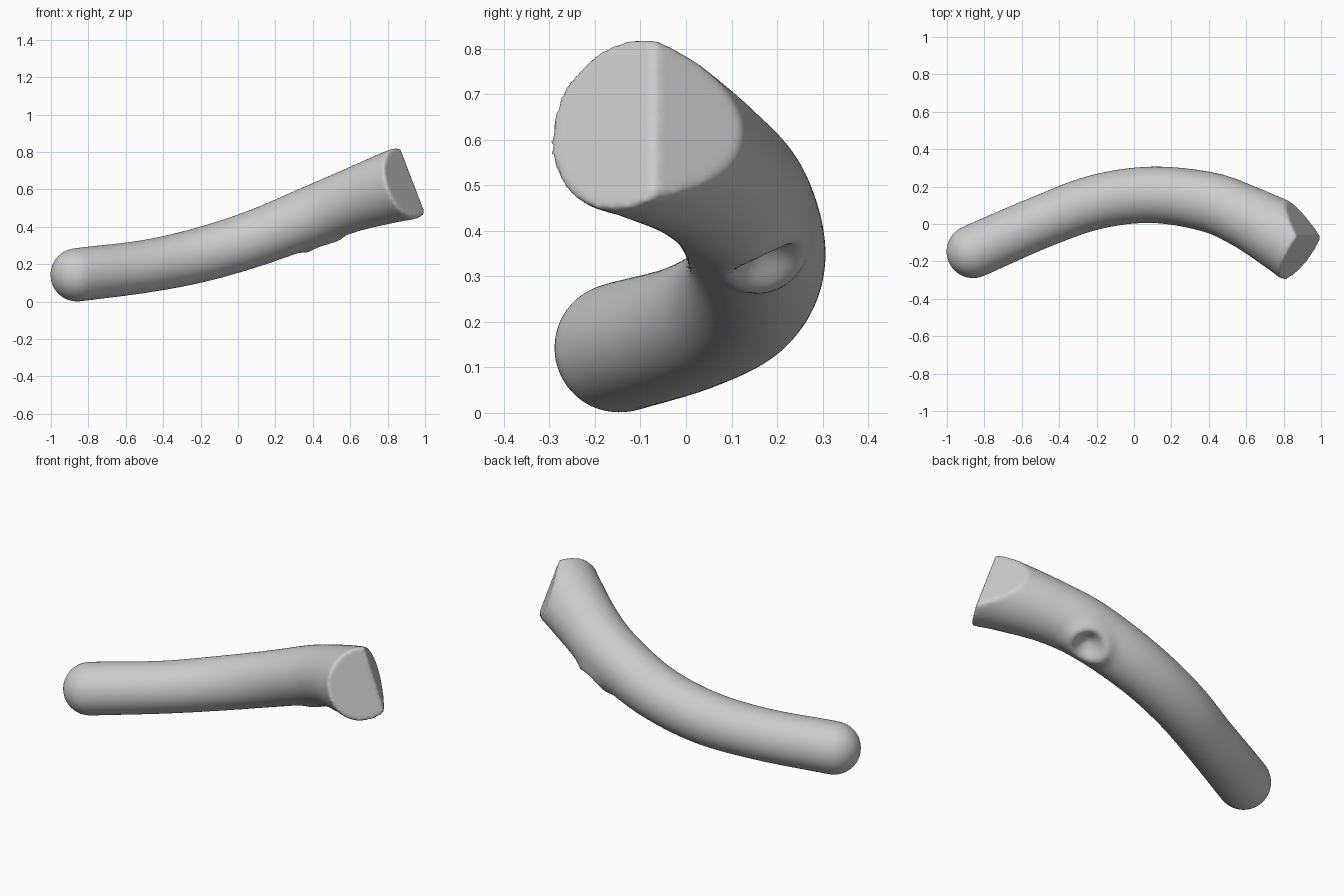
import bpy, bmesh, math
from mathutils import Vector

if "Cube" in bpy.data.objects:
    bpy.data.objects.remove(bpy.data.objects["Cube"])

# Path stations: x, y, z, radius (last ones run past the cut end)
STATIONS = [(-1.2, -0.30, 0.095, 0.14), (-0.86, -0.147, 0.143, 0.143), (-0.5, 0.01, 0.188, 0.141),
            (-0.2, 0.118, 0.25, 0.146), (0.1, 0.156, 0.342, 0.151), (0.4, 0.117, 0.46, 0.160),
            (0.6, 0.038, 0.538, 0.168), (0.8, -0.07, 0.605, 0.188), (0.95, -0.16, 0.65, 0.202),
            (1.2, -0.31, 0.73, 0.205), (1.5, -0.49, 0.82, 0.205)]
SIDES, STEPS = 96, 16
S = [Vector(s) for s in STATIONS]


def spline(i, t):
    a, b, c, d = S[i - 1:i + 3]
    return 0.5 * (2 * b + (c - a) * t + (2 * a - 5 * b + 4 * c - d) * t * t
                  + (3 * b - a - 3 * c + d) * t ** 3)


path = [spline(i, k / STEPS) for i in range(1, len(S) - 2) for k in range(STEPS)]

# Curved body with a rounded near end
bm = bmesh.new()
rings = []


def add_ring(centre, tangent, radius):
    side = tangent.cross(Vector((0, 0, 1))).normalized()
    up = side.cross(tangent)
    rings.append([bm.verts.new(centre + radius * (math.cos(a) * side + math.sin(a) * up))
                  for a in (2 * math.pi * k / SIDES for k in range(SIDES))])


start_dir = (path[1] - path[0]).to_3d().normalized()
r0 = path[0].w
for k in range(1, 12):
    a = math.pi / 2 * k / 12
    add_ring(path[0].to_3d() - start_dir * r0 * math.cos(a), start_dir, r0 * math.sin(a))
for i, p in enumerate(path):
    tan = (path[min(i + 1, len(path) - 1)] - path[max(i - 1, 0)]).to_3d().normalized()
    add_ring(p.to_3d(), tan, p.w)
for a, b in zip(rings, rings[1:]):
    for k in range(SIDES):
        j = (k + 1) % SIDES
        bm.faces.new((a[k], a[j], b[j], b[k]))
bm.faces.new(rings[0][::-1])
bm.faces.new(rings[-1])

# Round dimple with a raised rim on the underside
axis = Vector((0.42, 0.11, 0.467))
out = Vector((0.22, 0.42, -0.88)).normalized()
centre = axis + out * 0.16
for v in bm.verts:
    d = (v.co - centre).length
    if d < 0.2:
        v.co += out * (0.022 * math.exp(-((d - 0.095) / 0.035) ** 2)
                       - 0.05 * math.exp(-(d / 0.06) ** 2))

# Wedge-shaped far end: two planes meeting in a ridge
for point, normal in (((0.94, -0.07, 0.64), (0.23, -0.153, 0.088)),
                      ((0.94, -0.07, 0.64), (0.215, 0.14, 0.082))):
    res = bmesh.ops.bisect_plane(bm, geom=bm.verts[:] + bm.edges[:] + bm.faces[:], dist=1e-5,
                                 plane_co=point, plane_no=normal, clear_outer=True)
    edges = [e for e in bm.edges if e.is_boundary]
    bmesh.ops.holes_fill(bm, edges=edges, sides=0)
bmesh.ops.recalc_face_normals(bm, faces=bm.faces[:])

me = bpy.data.meshes.new("curved_bar")
bm.to_mesh(me)
bm.free()
bar = bpy.data.objects.new("curved_bar", me)
bpy.context.collection.objects.link(bar)

grey = bpy.data.materials.new("plain_grey")
grey.diffuse_color = (0.6, 0.6, 0.6, 1)
grey.use_nodes = True
grey.node_tree.nodes["Principled BSDF"].inputs["Base Color"].default_value = grey.diffuse_color
me.materials.append(grey)

# Soften the cut edges
rm = bar.modifiers.new("remesh", 'REMESH')
rm.mode = 'VOXEL'
rm.voxel_size = 0.011
rm.use_smooth_shade = True
sm = bar.modifiers.new("soften", 'SMOOTH')
sm.factor = 0.5
sm.iterations = 8
for p in me.polygons:
    p.use_smooth = True
